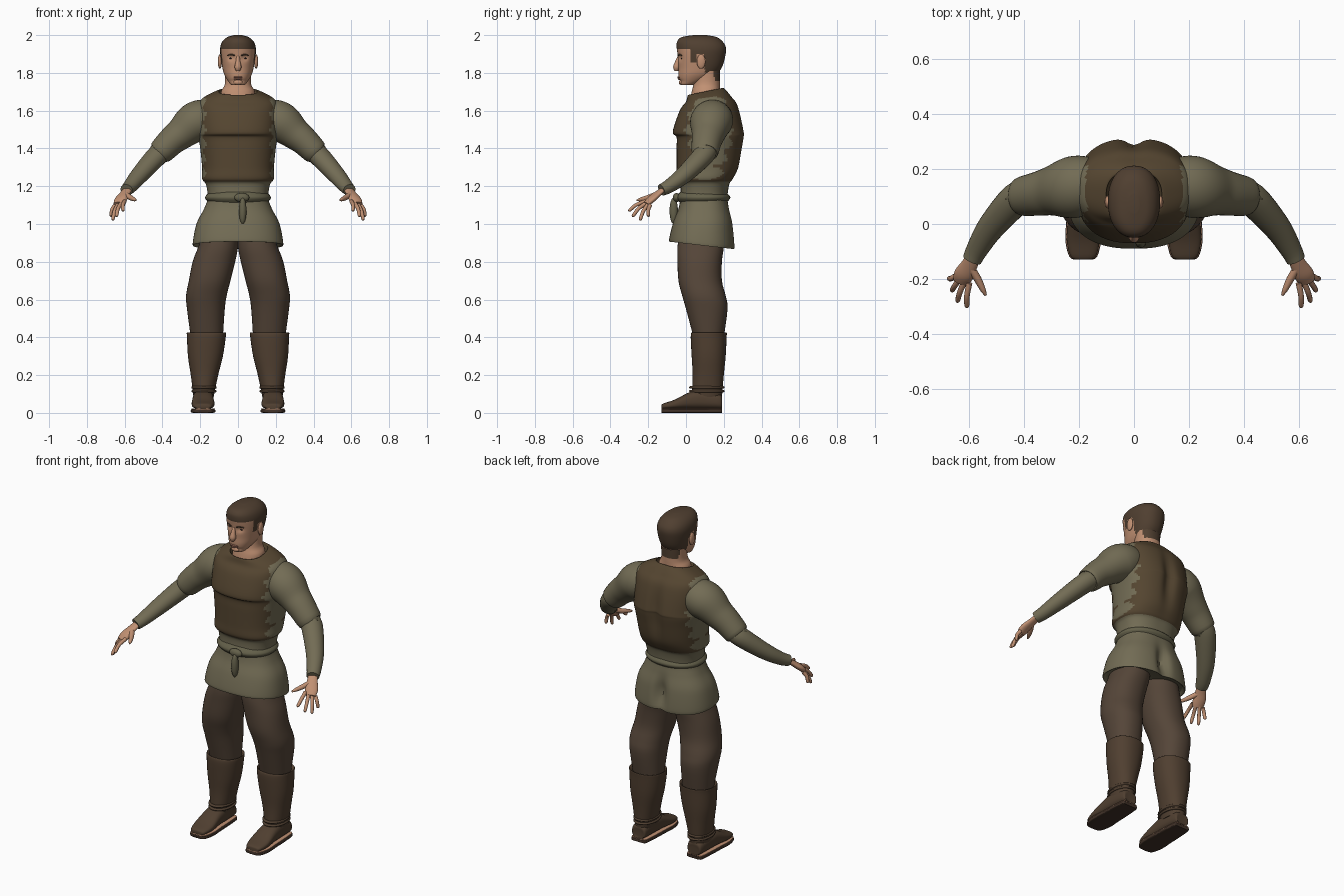
import bpy, bmesh, math
from mathutils import Vector

cube = bpy.data.objects.get("Cube")
if cube:
    bpy.data.objects.remove(cube, do_unlink=True)


def material(name, red, green, blue):
    m = bpy.data.materials.new(name)
    m.use_nodes = True
    m.diffuse_color = (red, green, blue, 1)
    m.node_tree.nodes["Principled BSDF"].inputs["Base Color"].default_value = (red, green, blue, 1)
    return m


skin = material("skin", .53, .28, .17)
hair = material("hair", .08, .05, .03)
olive = material("olive_cloth", .17, .15, .09)
cord = material("belt_cloth", .13, .12, .07)
vest = material("vest_leather", .09, .06, .03)
brown = material("trouser_cloth", .09, .06, .04)
boot = material("boot_leather", .08, .05, .03)
dark_sole = material("sole_leather", .05, .03, .02)
dark = material("eye_dark", .03, .02, .02)
lip = material("lip", .36, .16, .11)


def smooth(rows, steps):
    """Catmull-Rom interpolation of section rows."""
    result, last = [], len(rows) - 1
    for i in range(last):
        four = rows[max(i - 1, 0)], rows[i], rows[i + 1], rows[min(i + 2, last)]
        for k in range(steps):
            t = k / steps
            result.append([q + t * ((r - p) + t * (2 * p - 5 * q + 4 * r - s
                                                   + t * (3 * q - p - 3 * r + s))) / 2
                           for p, q, r, s in zip(*four)])
    result.append(list(rows[-1]))
    return result


def oval(segments, power):
    """Points of a unit superellipse."""
    points = []
    for i in range(segments):
        angle = math.tau * i / segments
        points.append([math.copysign(abs(v) ** (2 / power), v) for v in (math.cos(angle), math.sin(angle))])
    return points


def loft(name, rings, mats, deform=None, rule=None, side=1):
    """Skin closed rings of points, cap the ends, colour faces by a rule."""
    bm = bmesh.new()
    loops = []
    for ring in rings:
        points = [deform(p) if deform else p for p in ring]
        loops.append([bm.verts.new((p.x * side, p.y, p.z)) for p in points])
    for lower, upper in zip(loops, loops[1:]):
        for i in range(len(lower)):
            bm.faces.new((lower[i - 1], lower[i], upper[i], upper[i - 1]))
    bm.faces.new(loops[0])
    bm.faces.new(loops[-1])
    bmesh.ops.recalc_face_normals(bm, faces=bm.faces)
    if rule:
        for face in bm.faces:
            face.material_index = rule(face.calc_center_median())
    mesh = bpy.data.meshes.new(name)
    bm.to_mesh(mesh)
    bm.free()
    for m in mats:
        mesh.materials.append(m)
    mesh.shade_smooth()
    mesh.set_sharp_from_angle(angle=math.radians(50))
    bpy.context.collection.objects.link(bpy.data.objects.new(name, mesh))


def stack(name, rows, mats, segments=40, power=2.2, steps=4, **options):
    """Level sections, each given as z, x min, x max, y min, y max."""
    rings = []
    for z, left, right, front, back in smooth(rows, steps):
        centre = Vector(((left + right) / 2, (front + back) / 2, z))
        rings.append([centre + Vector(((right - left) / 2 * c, (back - front) / 2 * s, 0))
                      for c, s in oval(segments, power)])
    loft(name, rings, mats, **options)


def even(rows):
    """Symmetric sections, each given as z, half width, y min, y max."""
    return [(z, -half, half, front, back) for z, half, front, back in rows]


def tube(name, rows, mat, segments=24, flat=1, side=1):
    """Sections across a path, each given as x, y, z, radius."""
    rows = smooth(rows, 4)
    path = [Vector(row[:3]) for row in rows]
    rings = []
    for i, row in enumerate(rows):
        along = (path[min(i + 1, len(path) - 1)] - path[max(i - 1, 0)]).normalized()
        level = along.cross(Vector((0, 0, 1))).normalized()
        upright = level.cross(along) * flat
        rings.append([path[i] + (level * c + upright * s) * row[3] for c, s in oval(segments, 2)])
    loft(name, rings, [mat], side=side)


def finish(name, scale, mat):
    part = bpy.context.object
    part.name, part.scale = name, scale
    part.data.materials.append(mat)
    part.data.shade_smooth()


def ball(name, location, scale, mat):
    bpy.ops.mesh.primitive_uv_sphere_add(segments=20, ring_count=12, radius=1, location=location)
    finish(name, scale, mat)


def bump(distance, width):
    return math.exp(-(distance / width) ** 2)


# Tunic and vest in one body, with sloping hem and collar, spine and seat grooves
def body_shape(p):
    if p.y > .13:
        groove = .04 * bump(p.z - .96, .08) + .025 * bump(p.z - 1.46, .14)
        p.y -= groove * bump(p.x, .035)
    p.z += (max(0, p.z - 1.6) * 2 - max(0, 1 - p.z)) * (p.y - .1)
    return p


def vest_rule(c):
    tooth = abs((c.z * 13) % 1 - .5)
    return int(c.z > 1.225 and abs(c.x) < .165 + tooth / 20)


stack("tunic_and_vest", even([
    (.9, .22, -.07, .24), (.89, .24, -.09, .26), (1, .22, -.07, .25), (1.08, .18, -.04, .23),
    (1.14, .16, -.03, .22), (1.21, .17, -.03, .23), (1.24, .19, -.05, .25), (1.3, .19, -.05, .28),
    (1.4, .2, -.05, .3), (1.46, .21, -.05, .31), (1.49, .21, -.07, .31), (1.61, .21, -.03, .28),
    (1.66, .19, 0, .24), (1.7, .11, .01, .2), (1.69, .1, .02, .19), (1.67, .09, .03, .18)]),
    [olive, vest], segments=112, power=2.4, steps=6, deform=body_shape, rule=vest_rule)

# Belt with knot and hanging end
stack("belt", even([(1.11, .15, -.03, .21), (1.14, .175, -.05, .235), (1.17, .15, -.03, .21)]), [cord])
ball("belt_knot", (.02, -.05, 1.14), (.04, .02, .024), cord)
ball("belt_end", (.025, -.065, 1.07), (.02, .022, .07), cord)

# Neck and head
stack("neck", even([(1.65, .09, .02, .19), (1.7, .09, .03, .18), (1.74, .07, .04, .18), (1.81, .07, .05, .18)]),
      [skin, hair], rule=lambda c: int(c.y > .15 and c.z > 1.755))


def face_shape(p):
    if p.y < .05:
        p.y += .012 * bump(abs(p.x) - .035, .018) * bump(p.z - 1.88, .014)
        p.y += .008 * bump(p.z - 1.757, .008) * bump(p.x, .04)
    return p


def hair_rule(c):
    if c.y < .02:
        line = 1.925
    elif c.y < .055:
        line = 1.86
    elif c.y < .1:
        line = 1.9
    else:
        line = 1.785
    return int(c.z > line)


stack("head", even([
    (1.735, .02, -.02, .02), (1.74, .04, -.03, .05), (1.785, .07, -.04, .15), (1.83, .083, -.04, .19),
    (1.9, .094, -.045, .21), (1.94, .093, -.05, .21), (1.97, .08, -.045, .19), (1.99, .055, -.02, .16),
    (2, .02, .04, .11)]), [skin, hair], segments=72, steps=8, deform=face_shape, rule=hair_rule)
tube("nose", [(0, -.035, 1.89, .008), (0, -.045, 1.86, .012), (0, -.05, 1.83, .018), (0, -.051, 1.81, .01)], skin)
ball("upper_lip", (0, -.038, 1.777), (.026, .008, .005), lip)
ball("lower_lip", (0, -.036, 1.768), (.022, .008, .005), lip)
ball("chin", (0, -.025, 1.75), (.024, .013, .014), skin)

# Fingertips run from forefinger to little finger; shoe rows hold y, half width, height
tips = (.61, -.305, 1.07), (.645, -.285, 1.04), (.665, -.245, 1.02), (.675, -.2, 1.04)
shoe_rows = ((-.13, .02, .04), (-.12, .045, .05), (-.06, .06, .07), (.02, .056, .11),
             (.08, .054, .12), (.18, .046, .1), (.19, .03, .07))


def shoe_layer(name, grow, low, high, mat, side):
    """Sections from toe to heel; a missing height follows the shoe."""
    middle = .185
    rows = [(y, middle - half - grow, middle + half + grow, low, high or top) for y, half, top in shoe_rows]
    stack(name, rows, [mat], power=6 if high else 2.6, side=side, deform=lambda p: p.xzy)


for side, word in ((1, "left_"), (-1, "right_")):
    # Face details
    ball(word + "eye", (side * .035, -.019, 1.877), (.014, .008, .005), dark)
    ball(word + "ear", (side * .096, .08, 1.86), (.011, .023, .038), skin)
    tube(word + "eyebrow", [(.016, -.04, 1.892, .004), (.036, -.034, 1.897, .004), (.056, -.022, 1.892, .003)],
         hair, side=side)

    # Sleeves
    tube(word + "short_sleeve", [
        (.12, .145, 1.57, .09), (.19, .14, 1.555, .11), (.24, .13, 1.53, .11), (.3, .12, 1.48, .09),
        (.35, .11, 1.44, .08), (.41, .1, 1.38, .07), (.415, .1, 1.375, .05)],
        olive, segments=40, flat=.95, side=side)
    tube(word + "long_sleeve", [(.38, .11, 1.4, .055), (.43, .09, 1.36, .06), (.52, -.01, 1.26, .05),
                                (.57, -.09, 1.2, .04), (.59, -.13, 1.18, .035)], olive, flat=.9, side=side)

    # Hand
    tube(word + "palm", [(.58, -.11, 1.19, .025), (.6, -.15, 1.16, .03), (.62, -.185, 1.13, .036),
                         (.63, -.21, 1.105, .03)], skin, flat=.5, side=side)
    for i, tip in enumerate(tips):
        base = Vector((.6, -.215, 1.12)).lerp(Vector((.65, -.19, 1.1)), i / 3)
        tip = Vector(tip)
        mid = base.lerp(tip, .5) + Vector((.004, -.004, .006))
        tube(f"{word}finger_{i + 1}", [(*base, .011), (*mid, .01), (*base.lerp(tip, .9), .009), (*tip, .004)],
             skin, segments=10, side=side)
    tube(word + "thumb", [(.6, -.15, 1.16, .014), (.57, -.2, 1.14, .014), (.55, -.24, 1.13, .01),
                          (.54, -.26, 1.125, .004)], skin, segments=10, side=side)

    # Trouser leg
    stack(word + "trouser_leg", [
        (.97, 0, .18, -.03, .2), (.88, 0, .21, -.045, .2), (.8, .015, .24, -.045, .19), (.7, .04, .26, -.04, .19),
        (.62, .06, .275, -.02, .21), (.55, .07, .27, 0, .22), (.4, .08, .25, .04, .2)], [brown], side=side)

    # Boot shaft, shoe, sole and ankle ties
    stack(word + "boot_shaft", [
        (.41, .08, .25, .04, .2), (.425, .065, .27, .03, .215), (.4, .065, .27, .025, .215), (.3, .08, .265, .03, .21),
        (.2, .105, .25, .035, .2), (.08, .13, .235, .03, .19)], [boot], side=side)
    shoe_layer(word + "shoe", 0, .02, None, boot, side)
    shoe_layer(word + "welt", .002, .018, .024, skin, side)
    shoe_layer(word + "sole", .005, 0, .02, dark_sole, side)
    for z in (.115, .135):
        bpy.ops.mesh.primitive_torus_add(location=(side * .18, .11, z), major_radius=.06, minor_radius=.007)
        finish(word + "ankle_tie", (1, 1.4, 1), boot)
